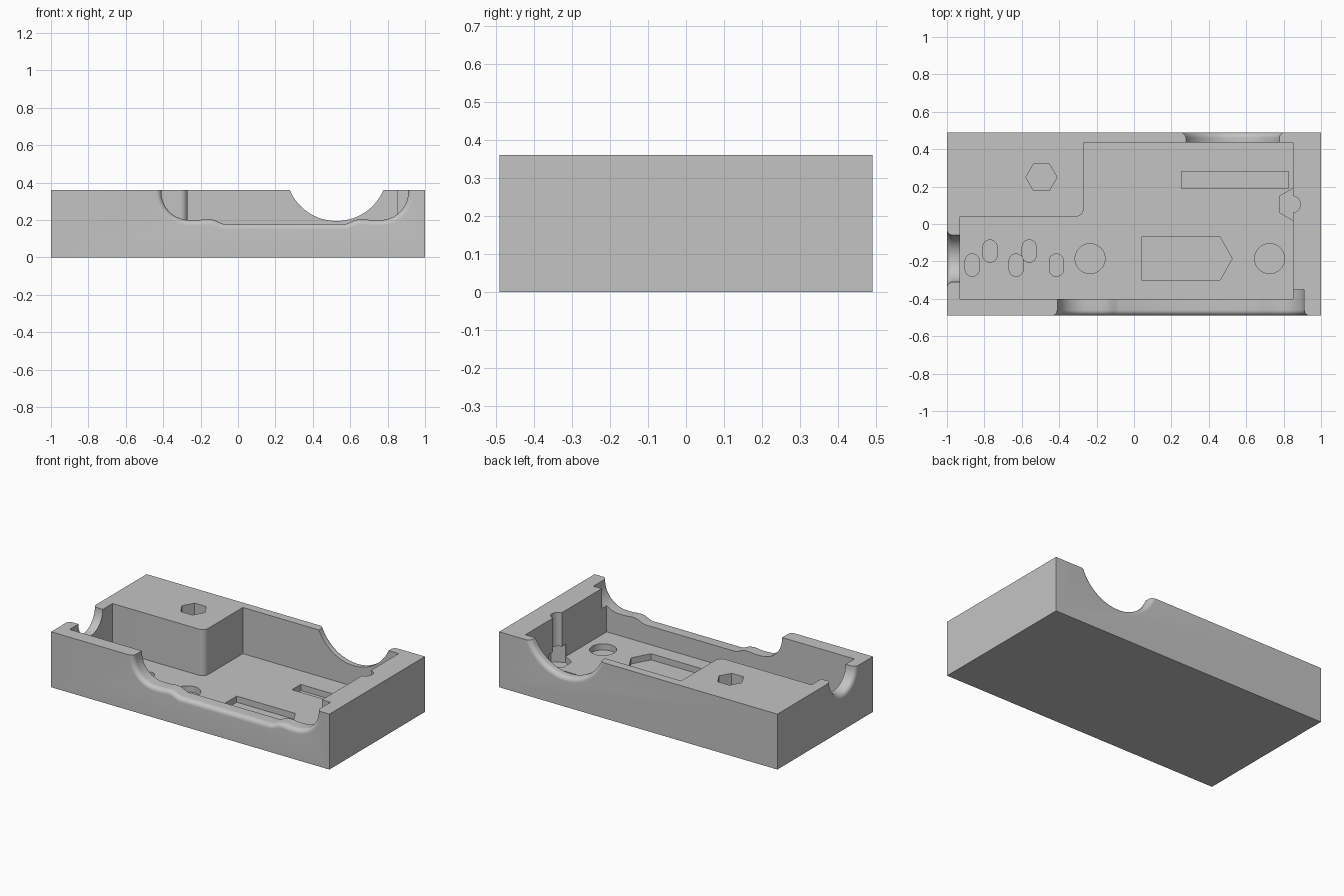
import bpy, bmesh
from math import sin, cos, pi, sqrt, radians
from mathutils import Vector

if "Cube" in bpy.data.objects:
    bpy.data.objects.remove(bpy.data.objects["Cube"])

TOP, FLOOR, POCKET = 0.36, 0.06, 0.02
LIP = 0.03  # rounding radius of the outer notch edges

grey = bpy.data.materials.new("plain grey")
grey.use_nodes = True
grey.diffuse_color = (0.55, 0.55, 0.55, 1)
grey.node_tree.nodes["Principled BSDF"].inputs["Base Color"].default_value = grey.diffuse_color


def loft(name, rings):
    """Closed solid through matching rings of points."""
    bm = bmesh.new()
    loops = [[bm.verts.new(p) for p in ring] for ring in rings]
    n = len(loops[0])
    for a, b in zip(loops, loops[1:]):
        for i in range(n):
            j = (i + 1) % n
            bm.faces.new((a[i], a[j], b[j], b[i]))
    bm.faces.new(loops[0])
    bm.faces.new(loops[-1])
    bmesh.ops.recalc_face_normals(bm, faces=bm.faces)
    mesh = bpy.data.meshes.new(name)
    bm.to_mesh(mesh)
    bm.free()
    mesh.materials.append(grey)
    obj = bpy.data.objects.new(name, mesh)
    bpy.context.collection.objects.link(obj)
    return obj


def prism(name, outline, z0, z1):
    return loft(name, [[(x, y, z) for x, y in outline] for z in (z0, z1)])


def arc(cx, cy, r, a0, a1, n):
    return [(cx + r * cos(radians(a0 + (a1 - a0) * i / n)),
             cy + r * sin(radians(a0 + (a1 - a0) * i / n))) for i in range(n + 1)]


def circle(cx, cy, r, n=48, start=0):
    return arc(cx, cy, r, start, start + 360, n)[:-1]


def rect(x0, x1, y0, y1):
    return [(x0, y0), (x1, y0), (x1, y1), (x0, y1)]


def capsule(cx, cy, r, half):
    return arc(cx, cy + half, r, 0, 180, 12) + arc(cx, cy - half, r, 180, 360, 12)


def lip_sections(depth):
    """Depth and outward offset pairs that follow a quarter-round lip."""
    steps = [(LIP * (1 - cos(pi / 2 * i / 8))) for i in range(9)]
    rounded = [(d, LIP - sqrt(LIP ** 2 - (LIP - d) ** 2)) for d in steps]
    return [(-0.02, LIP)] + rounded + [(depth, 0)]


def carve(body, cutter):
    mod = body.modifiers.new("cut", "BOOLEAN")
    mod.operation, mod.solver, mod.object = "DIFFERENCE", "EXACT", cutter
    bpy.context.view_layer.objects.active = body
    bpy.ops.object.modifier_apply(modifier=mod.name)
    bpy.data.objects.remove(cutter)


# Outer block
body = prism("case_tray", rect(-1, 1, -0.49, 0.49), 0, TOP)

# Main L-shaped cavity with a rounded inside corner
cavity = ([(-0.93, -0.4), (0.85, -0.4), (0.85, 0.435), (-0.27, 0.435)]
          + arc(-0.31, 0.08, 0.04, 0, -90, 8) + [(-0.93, 0.04)])
cutters = [prism("cavity", cavity, FLOOR, 0.5)]

# Floor pockets: two discs, an arrow shape, a bar and five capsules
pockets = [circle(-0.235, -0.185, 0.08), circle(0.725, -0.185, 0.08),
           [(0.04, -0.3), (0.46, -0.3), (0.525, -0.185), (0.46, -0.07), (0.04, -0.07)],
           rect(0.255, 0.825, 0.19, 0.28)]
pockets += [capsule(x, y, 0.038, 0.022) for x, y in
            ((-0.865, -0.22), (-0.77, -0.145), (-0.63, -0.22), (-0.56, -0.145), (-0.415, -0.22))]
cutters += [prism("floor_pocket", p, POCKET, FLOOR + 0.02) for p in pockets]

# Hexagonal socket in the raised island
cutters.append(prism("island_socket", circle(-0.495, 0.25, 0.083, 6), 0.25, 0.5))

# Screw groove and nut seat in the side wall
cutters.append(prism("screw_groove", circle(0.845, 0.105, 0.045, 32), 0.1, 0.5))
cutters.append(prism("nut_seat", circle(0.853, 0.105, 0.087, 6, 30), POCKET, 0.14))

# Round notches in the back wall and the narrow end wall
cutters.append(loft("back_notch", [[(x, 0.49 - d, z) for x, z in circle(0.527, 0.467, 0.272 + o, 96)]
                                   for d, o in lip_sections(0.1)]))
cutters.append(loft("end_notch", [[(-1 + d, y, z) for y, z in circle(-0.185, TOP, 0.125 + o, 64)]
                                  for d, o in lip_sections(0.12)]))

# Long front notch: a mirrored half profile, lofted with the rounded lip
half = ([(-0.41, 0.5), (-0.41, 0.4)] + arc(-0.26, 0.35, 0.15, 180, 270, 14)
        + [(-0.21, 0.2), (-0.18, 0.204), (-0.15, 0.205), (-0.125, 0.2), (-0.1, 0.188), (-0.08, 0.18)])
profile = half + [(0.5 - x, z) for x, z in reversed(half)]


def offset_profile(amount):
    out = []
    for i, (x, z) in enumerate(profile):
        a = Vector(profile[max(i - 1, 0)])
        b = Vector(profile[min(i + 1, len(profile) - 1)])
        t = (b - a).normalized()
        out.append((x + t.y * amount, z - t.x * amount))
    return out


cutters.append(loft("front_notch", [[(x, -0.49 + d, z) for x, z in offset_profile(o)]
                                    for d, o in lip_sections(0.14)]))

for cutter in cutters:
    carve(body, cutter)

# Smooth the curved walls and keep the corners crisp
bpy.ops.object.select_all(action="DESELECT")
body.select_set(True)
bpy.context.view_layer.objects.active = body
bpy.ops.object.shade_smooth_by_angle(angle=radians(28))
